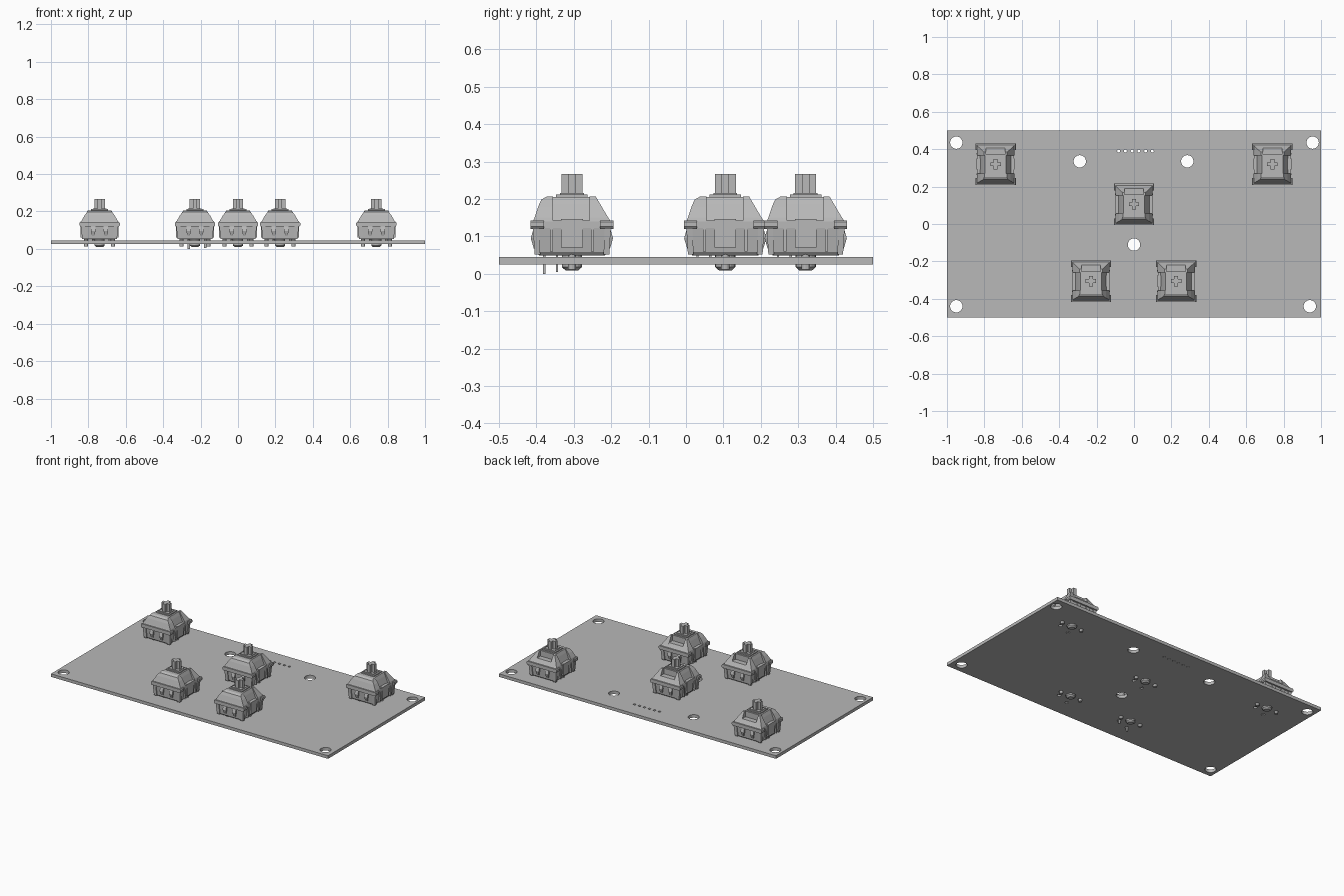
import bpy, bmesh, math
from mathutils import Matrix

cube = bpy.data.objects.get("Cube")
if cube:
    bpy.data.objects.remove(cube, do_unlink=True)

grey = bpy.data.materials.new("plain grey")
grey.use_nodes = True
grey.diffuse_color = (0.48, 0.48, 0.48, 1)
grey.node_tree.nodes["Principled BSDF"].inputs["Base Color"].default_value = (0.48, 0.48, 0.48, 1)

SWITCHES = [(-0.74, 0.32), (0.74, 0.32), (0, 0.105), (-0.23, -0.305), (0.225, -0.305)]
PINS = [(0.054, -0.04), (-0.033, -0.074)]
SIDE_PEG = 0.072


def loft(bm, rings):
    """Closed solid through rectangles given as (z, x0, x1, y0, y1)."""
    loops = [[bm.verts.new((x, y, z)) for x, y in ((a, c), (b, c), (b, d), (a, d))]
             for z, a, b, c, d in rings]
    bm.faces.new(loops[0][::-1])
    bm.faces.new(loops[-1])
    for low, high in zip(loops, loops[1:]):
        for i in range(4):
            j = (i + 1) % 4
            bm.faces.new((low[i], low[j], high[j], high[i]))


def box(bm, x0, x1, y0, y1, z0, z1):
    loft(bm, [(z0, x0, x1, y0, y1), (z1, x0, x1, y0, y1)])


def cone(bm, x, y, z0, z1, r0, r1, sides=20):
    bmesh.ops.create_cone(bm, cap_ends=True, segments=sides, radius1=r0, radius2=r1,
                          depth=z1 - z0, matrix=Matrix.Translation((x, y, (z0 + z1) / 2)))


def finish(bm, name):
    bmesh.ops.recalc_face_normals(bm, faces=bm.faces)
    mesh = bpy.data.meshes.new(name)
    bm.to_mesh(mesh)
    bm.free()
    mesh.materials.append(grey)
    return mesh


def place(mesh, name, x=0, y=0):
    ob = bpy.data.objects.new(name, mesh)
    ob.location = (x, y, 0)
    bpy.context.collection.objects.link(ob)
    return ob


# Circuit board: flat outline with holes, given thickness
curve = bpy.data.curves.new("board_outline", "CURVE")
curve.dimensions = "2D"
curve.fill_mode = "BOTH"
curve.extrude = 0.01


def add_loop(points):
    spline = curve.splines.new("POLY")
    spline.points.add(len(points) - 1)
    for p, (x, y) in zip(spline.points, points):
        p.co = (x, y, 0, 1)
    spline.use_cyclic_u = True


def hole(x, y, r, sides=16):
    steps = [math.tau * i / sides for i in range(sides)]
    add_loop([(x + r * math.cos(a), y + r * math.sin(a)) for a in steps])


add_loop([(-1, -0.5), (1, -0.5), (1, 0.5), (-1, 0.5)])
for x, y in [(-0.95, 0.435), (0.955, 0.435), (-0.95, -0.44), (0.94, -0.44),
             (-0.29, 0.335), (0.285, 0.335), (0, -0.11)]:
    hole(x, y, 0.033, 32)
for i in range(6):
    hole(-0.082 + 0.036 * i, 0.39, 0.008, 12)
for sx, sy in SWITCHES:
    hole(sx, sy, 0.03, 24)
    for s in (-1, 1):
        hole(sx + s * SIDE_PEG, sy, 0.013)
    for px, py in PINS:
        hole(sx + px, sy + py, 0.011, 12)
temp = bpy.data.objects.new("board_outline", curve)
bpy.context.collection.objects.link(temp)
bpy.context.view_layer.update()
graph = bpy.context.evaluated_depsgraph_get()
board_mesh = bpy.data.meshes.new_from_object(temp.evaluated_get(graph))
bpy.data.objects.remove(temp, do_unlink=True)
board_mesh.materials.clear()
board_mesh.materials.append(grey)
board = place(board_mesh, "circuit_board")
board.location.z = 0.035
for poly in board_mesh.polygons:
    poly.use_smooth = False

# Lower housing with rim, corner posts, clips and side panels
bm = bmesh.new()
loft(bm, [(0.049, -0.08, 0.08, -0.088, 0.088), (0.058, -0.088, 0.088, -0.095, 0.095),
          (0.125, -0.098, 0.098, -0.1, 0.1)])
box(bm, -0.098, 0.098, -0.104, 0.104, 0.122, 0.143)
for s in (-1, 1):
    y0, y1 = sorted((s * 0.075, s * 0.111))
    loft(bm, [(0.12, -0.103, 0.103, y0, y1), (0.126, -0.108, 0.108, y0, y1),
              (0.138, -0.108, 0.108, y0, y1), (0.143, -0.104, 0.104, y0, y1)])
    for t in (-1, 1):
        # corner posts
        x0, x1 = sorted((t * 0.078, t * 0.1))
        y0, y1 = sorted((s * 0.088, s * 0.104))
        loft(bm, [(0.052, x0 * 0.93, x1 * 0.93, y0 * 0.96, y1 * 0.96), (0.122, x0, x1, y0, y1)])
        # tapered clips on the front and back
        x0, x1 = sorted((t * 0.022, t * 0.046))
        y0, y1 = sorted((s * 0.09, s * 0.11))
        y2, y3 = sorted((s * 0.09, s * 0.102))
        loft(bm, [(0.068, x0 + 0.006, x1 - 0.006, y2, y3), (0.095, x0, x1, y0, y1),
                  (0.122, x0, x1, y2, y3)])
    # side panels
    x0, x1 = sorted((s * 0.08, s * 0.101))
    box(bm, x0, x1, -0.029, 0.029, 0.07, 0.146)
    for y in (-0.055, 0.055):
        box(bm, x0, x1, y - 0.004, y + 0.004, 0.06, 0.124)
lower = finish(bm, "lower_housing")

# Upper housing: narrow core, wide sloping ends, slot at the back
bm = bmesh.new()
loft(bm, [(0.14, -0.084, 0.084, -0.09, 0.052), (0.185, -0.066, 0.066, -0.08, 0.052),
          (0.205, -0.056, 0.056, -0.068, 0.052)])
loft(bm, [(0.14, -0.1, 0.1, -0.104, -0.05), (0.15, -0.097, 0.097, -0.1, -0.05),
          (0.18, -0.08, 0.08, -0.09, -0.05), (0.198, -0.066, 0.066, -0.082, -0.05),
          (0.206, -0.06, 0.06, -0.068, -0.05)])
for s in (-1, 1):
    rings = []
    for z, x, y in ((0.14, 0.1, 0.104), (0.15, 0.097, 0.097), (0.206, 0.062, 0.064)):
        x0, x1 = sorted((s * 0.05, s * x))
        rings.append((z, x0, x1, 0.047, y))
    loft(bm, rings)
loft(bm, [(0.14, -0.052, 0.052, 0.05, 0.104), (0.15, -0.052, 0.052, 0.05, 0.097),
          (0.168, -0.052, 0.052, 0.05, 0.086)])
# raised collar around the stem
box(bm, -0.046, 0.046, -0.042, 0.042, 0.2, 0.212)
upper = finish(bm, "upper_housing")

# Cross-shaped stem
bm = bmesh.new()
box(bm, -0.036, 0.036, -0.032, 0.032, 0.205, 0.216)
box(bm, -0.028, 0.028, -0.01, 0.01, 0.21, 0.267)
box(bm, -0.01, 0.01, -0.028, 0.028, 0.21, 0.267)
stem = finish(bm, "cross_stem")

# Locating pegs below the housing
bm = bmesh.new()
cone(bm, 0, 0, 0.018, 0.055, 0.027, 0.027)
cone(bm, 0, 0, 0.009, 0.018, 0.017, 0.027)
for s in (-1, 1):
    cone(bm, s * SIDE_PEG, 0, 0.012, 0.055, 0.011, 0.011, 12)
pegs = finish(bm, "locating_pegs")


def contact_pins(bottom, name):
    bm = bmesh.new()
    for i, (x, y) in enumerate(PINS):
        z = bottom + 0.005 * (1 - i)
        box(bm, x - 0.007, x + 0.007, y - 0.003, y + 0.003, z, 0.055)
    return finish(bm, name)


short_pins = contact_pins(0.027, "short_contact_pins")
long_pins = contact_pins(0, "long_contact_pins")

# Place the five switches
for i, (x, y) in enumerate(SWITCHES):
    pins = long_pins if i == 3 else short_pins
    for mesh in (lower, upper, stem, pegs, pins):
        place(mesh, f"{mesh.name}_{i + 1}", x, y)
